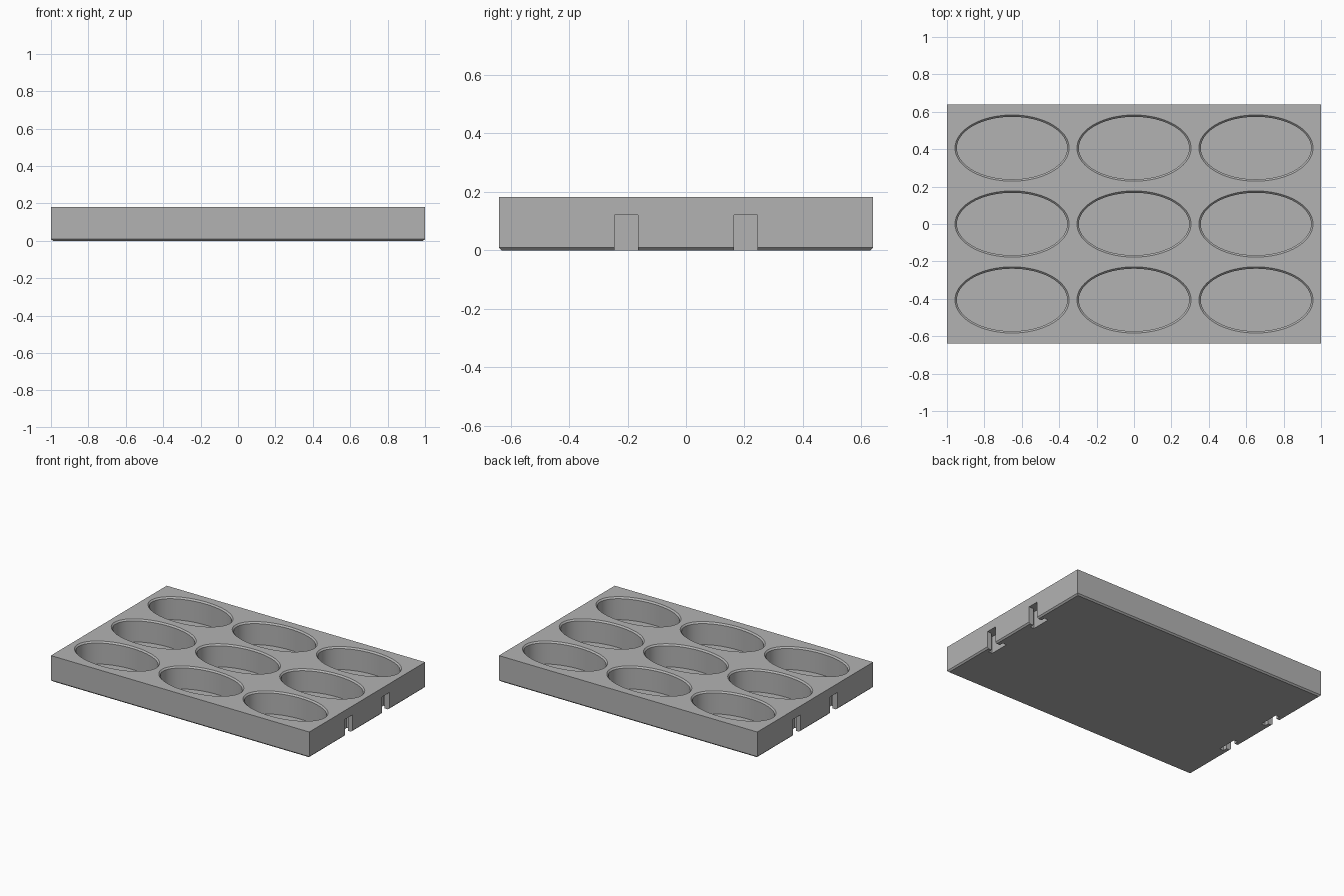
import bpy, bmesh, math

if "Cube" in bpy.data.objects:
    bpy.data.objects.remove(bpy.data.objects["Cube"])

L, W, H = 2.0, 1.28, 0.182      # tray size
CH = 0.01                       # bottom edge chamfer
RX, RY = 0.305, 0.177           # pocket radii
PX, PY = 0.652, 0.406           # pocket spacing
FLOOR = 0.025                   # pocket floor height

grey = bpy.data.materials.new("grey plastic")
grey.diffuse_color = (0.45, 0.45, 0.45, 1)
grey.use_nodes = True
grey.node_tree.nodes["Principled BSDF"].inputs["Base Color"].default_value = grey.diffuse_color


def loft(name, rings):
    """Closed solid through stacked rings of equal point count."""
    bm = bmesh.new()
    loops = [[bm.verts.new(p) for p in ring] for ring in rings]
    n = len(loops[0])
    for a, b in zip(loops, loops[1:]):
        for i in range(n):
            j = (i + 1) % n
            bm.faces.new((a[i], a[j], b[j], b[i]))
    bm.faces.new(loops[0][::-1])
    bm.faces.new(loops[-1])
    bmesh.ops.recalc_face_normals(bm, faces=bm.faces)
    mesh = bpy.data.meshes.new(name)
    bm.to_mesh(mesh)
    bm.free()
    mesh.materials.append(grey)
    ob = bpy.data.objects.new(name, mesh)
    bpy.context.collection.objects.link(ob)
    return ob


def rect(x, y, z):
    return [(-x, -y, z), (x, -y, z), (x, y, z), (-x, y, z)]


def ellipse(cx, cy, grow, z, n=96):
    return [(cx + (RX + grow) * math.cos(2 * math.pi * i / n),
             cy + (RY + grow) * math.sin(2 * math.pi * i / n), z) for i in range(n)]


def cut(target, cutter):
    mod = target.modifiers.new("cut", 'BOOLEAN')
    mod.operation, mod.solver, mod.object = 'DIFFERENCE', 'EXACT', cutter
    cutter.hide_render = True
    cutter.hide_viewport = True
    cutter.display_type = 'WIRE'


# Tray block with chamfered bottom edges
tray = loft("tray", [rect(L/2 - CH, W/2 - CH, 0), rect(L/2, W/2, CH), rect(L/2, W/2, H)])

# Nine oval pockets with a small chamfered rim
for ix in (-1, 0, 1):
    for iy in (-1, 0, 1):
        x, y = ix * PX, iy * PY
        cut(tray, loft("pocket_cutter", [
            ellipse(x, y, -0.01, FLOOR), ellipse(x, y, -0.01, H - 0.01),
            ellipse(x, y, 0.01, H + 0.01)]))

# Connector slots in both ends: narrow mouth, wider inside
for sx in (-1, 1):
    for sy in (-1, 1):
        plan = [(1.05, -0.04), (1.05, 0.04), (0.965, 0.04), (0.965, 0.07),
                (0.935, 0.07), (0.935, -0.07), (0.965, -0.07), (0.965, -0.04)]
        rings = [[(sx * px, sy * 0.204 + py, z) for px, py in plan] for z in (-0.05, 0.12)]
        cut(tray, loft("slot_cutter", rings))

# Smooth the pocket walls, keep the edges sharp
bpy.context.view_layer.objects.active = tray
tray.select_set(True)
for mod in list(tray.modifiers):
    bpy.ops.object.modifier_apply(modifier=mod.name)
for ob in [o for o in bpy.data.objects if o is not tray]:
    bpy.data.objects.remove(ob)
bpy.ops.object.shade_smooth_by_angle(angle=math.radians(30))
